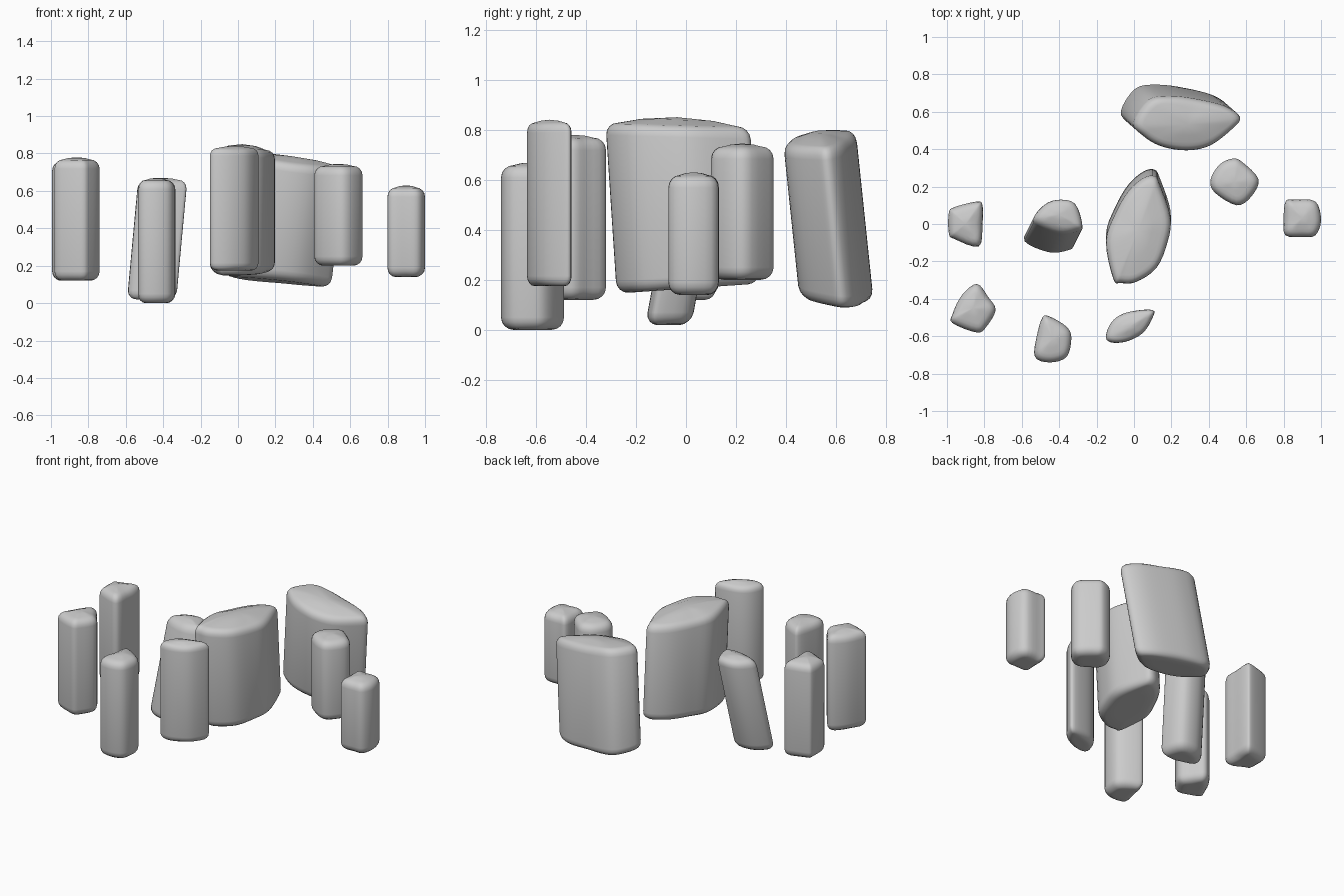
import bpy, bmesh, math
from mathutils import Vector

if "Cube" in bpy.data.objects:
    bpy.data.objects.remove(bpy.data.objects["Cube"])


def smooth_loop(pts, n=4):
    """Closed Catmull-Rom curve through the outline points."""
    out, m = [], len(pts)
    for i in range(m):
        p0, p1, p2, p3 = (Vector(pts[(i + k) % m]) for k in (-1, 0, 1, 2))
        for j in range(n):
            t = j / n
            out.append(0.5 * (2 * p1 + (p2 - p0) * t
                              + (2 * p0 - 5 * p1 + 4 * p2 - p3) * t * t
                              + (3 * p1 - p0 - 3 * p2 + p3) * t ** 3))
    return out


def stone(name, outline, z0, z1, lean=(0, 0), r=0.05,
          top=(0, 0), bottom=(0, 0), dome=0.012):
    """Loft the top outline down to z0 with rounded rims, lean and sloped ends."""
    loop = smooth_loop(outline)
    c = Vector(((min(p.x for p in loop) + max(p.x for p in loop)) / 2,
                (min(p.y for p in loop) + max(p.y for p in loop)) / 2))
    loop = [p - c for p in loop]
    lean, top, bottom = Vector(lean), Vector(top), Vector(bottom)
    arcs = [math.radians(a) for a in (0, 22, 45, 67, 90)]
    # each ring: end (0 low, 1 high), inset, depth from end, core scale
    rings = [(0, r * (1 - math.sin(a)), r * (1 - math.cos(a)), 1) for a in arcs]
    rings = [(0, r, 0, 0.6)] + rings
    rings += [(e, i, d, s) for (e, i, d, s) in
              [(1, q[1], q[2], q[3]) for q in reversed(rings)]]
    bm = bmesh.new()

    def place(p, end, depth, crown):
        if end:
            z = z1 - dome + top.dot(p) - depth + crown
        else:
            z = z0 + bottom.dot(p) + depth
        t = (z - z0) / (z1 - z0)
        q = p + c - lean * (1 - t)
        return bm.verts.new((q.x, q.y, z))

    grid = []
    for end, inset, depth, core in rings:
        row = []
        for p in loop:
            k = 1 - min(inset, 0.45 * p.length) / p.length
            crown = dome * (1 - core * core)
            row.append(place(p * k * core, end, depth, crown))
        grid.append(row)
    n = len(loop)
    for a, b in zip(grid, grid[1:]):
        for i in range(n):
            bm.faces.new((a[i], a[(i + 1) % n], b[(i + 1) % n], b[i]))
    for row, end in ((grid[0], 0), (grid[-1], 1)):
        tip = place(Vector((0, 0)), end, 0, dome)
        for i in range(n):
            bm.faces.new((row[i], row[(i + 1) % n], tip))
    bmesh.ops.recalc_face_normals(bm, faces=bm.faces)
    for f in bm.faces:
        f.smooth = True
    me = bpy.data.meshes.new(name)
    bm.to_mesh(me)
    bm.free()
    bpy.context.collection.objects.link(bpy.data.objects.new(name, me))


# Small upright stones of the outer ring
stone("west_stone", [(-.99, .06), (-.96, .09), (-.84, .12), (-.81, .1),
                     (-.81, 0), (-.83, -.12), (-.96, -.08), (-.99, -.05)], .12, .77)
stone("southwest_stone", [(-.84, -.32), (-.78, -.39), (-.74, -.46), (-.79, -.55),
                          (-.84, -.58), (-.97, -.53), (-.97, -.48), (-.92, -.38)], .12, .78)
stone("south_stone", [(-.49, -.5), (-.45, -.495), (-.36, -.55), (-.335, -.61),
                      (-.36, -.71), (-.45, -.74), (-.53, -.71), (-.52, -.6)], .0, .67)
stone("southeast_stone", [(-.15, -.61), (-.13, -.54), (-.08, -.49), (0, -.465),
                          (.1, -.46), (.1, -.5), (.05, -.58), (-.03, -.625),
                          (-.11, -.635)], .175, .84, r=.04)
stone("northeast_stone", [(.53, .35), (.58, .33), (.665, .24), (.63, .15),
                          (.55, .1), (.43, .17), (.41, .24), (.46, .32)], .2, .745)
stone("east_stone", [(.81, .12), (.86, .13), (.97, .12), (1, .02),
                     (.97, -.06), (.9, -.07), (.81, -.06), (.8, .02)], .14, .63)

# Leaning stone
stone("leaning_stone", [(-.53, .02), (-.49, .1), (-.41, .14), (-.31, .12),
                        (-.27, .0), (-.3, -.03), (-.4, -.04)], .02, .67,
      lean=(.06, .12))

# Two large slabs
stone("centre_slab", [(-.11, -.3), (-.15, -.1), (-.1, .05), (-.03, .17),
                      (.05, .24), (.11, .25), (.14, .2), (.195, .03), (.18, -.1),
                      (.12, -.24), (.01, -.315), (-.07, -.32)], .165, .85,
      lean=(0, -.045), top=(0, -.03), bottom=(0, .07), dome=.03)
stone("back_slab", [(0, .54), (.05, .47), (.15, .41), (.29, .385), (.42, .41),
                    (.54, .5), (.58, .56), (.5, .62), (.35, .66), (.2, .68),
                    (.08, .66)], .115, .785,
      lean=(.08, -.07), top=(-.13, .1), bottom=(-.1, -.08), dome=.02)
